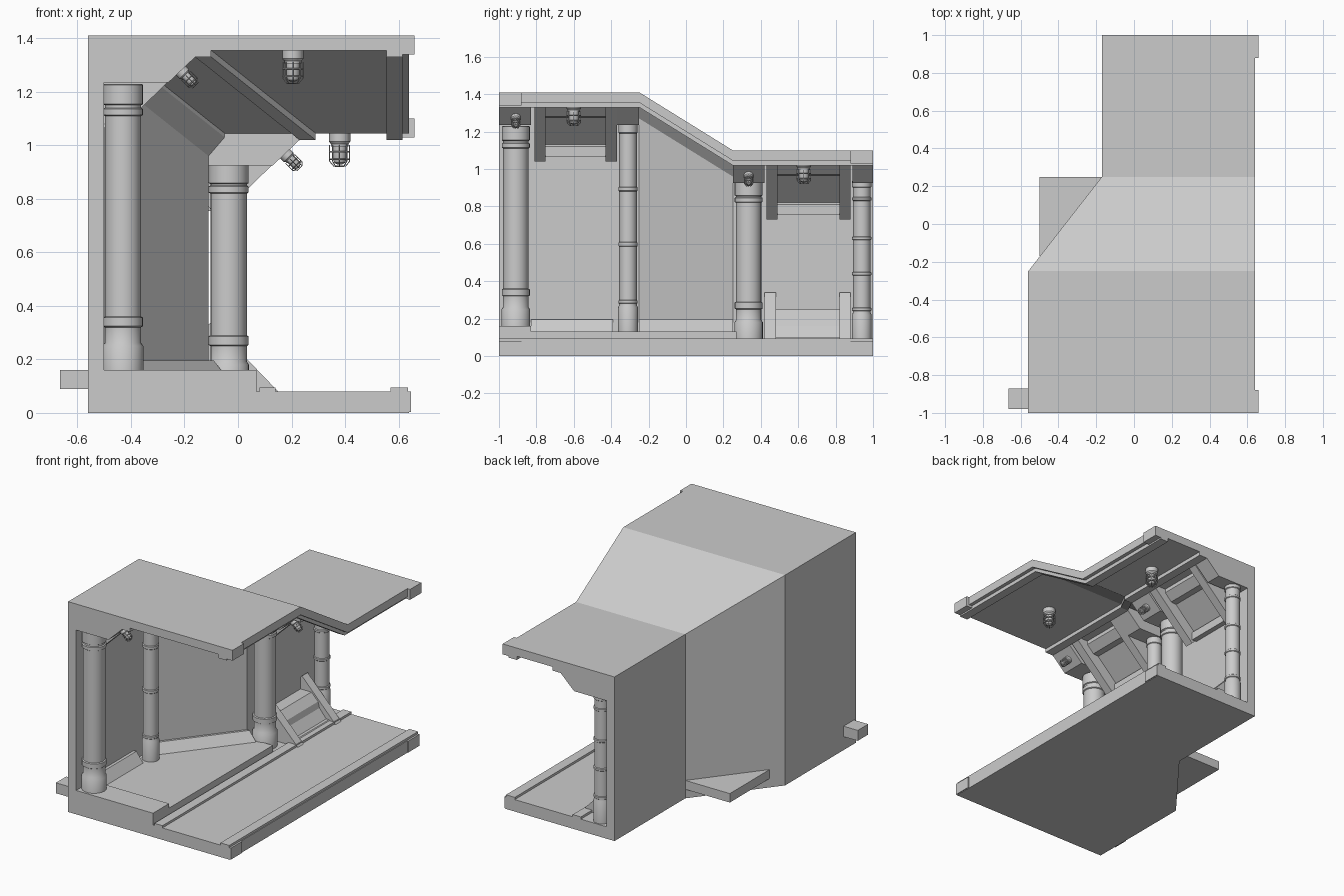
import bpy, bmesh, math
from mathutils import Matrix, Vector

if "Cube" in bpy.data.objects:
    bpy.data.objects.remove(bpy.data.objects["Cube"], do_unlink=True)

grey = bpy.data.materials.new("plain grey")
grey.use_nodes = True
grey.diffuse_color = (0.6, 0.6, 0.6, 1)
grey.node_tree.nodes["Principled BSDF"].inputs["Base Color"].default_value = (0.6, 0.6, 0.6, 1)

SHIFT_X, SHIFT_Z, BEND = -0.39, 0.31, 0.25


def finish(name, bm, smooth=False):
    bmesh.ops.recalc_face_normals(bm, faces=bm.faces)
    mesh = bpy.data.meshes.new(name)
    bm.to_mesh(mesh)
    bm.free()
    ob = bpy.data.objects.new(name, mesh)
    bpy.context.collection.objects.link(ob)
    mesh.materials.append(grey)
    if smooth:
        bpy.ops.object.select_all(action='DESELECT')
        ob.select_set(True)
        bpy.context.view_layer.objects.active = ob
        bpy.ops.object.shade_smooth_by_angle(angle=math.radians(35))
    return ob


def sweep(name, points, y0, y1, move_x=None, move_z=None):
    """Sweep an x-z section along y; chosen corners follow the bend of the corridor."""
    stations = [y0] + [b for b in (-BEND, BEND) if y0 < b < y1] + [y1]
    n = len(points)
    move_x = range(n) if move_x is None else move_x
    move_z = range(n) if move_z is None else move_z
    bm = bmesh.new()
    rings = []
    for y in stations:
        t = min(max((BEND - y) / (2 * BEND), 0), 1)
        rings.append([bm.verts.new((x + SHIFT_X * t * (i in move_x), y,
                                    z + SHIFT_Z * t * (i in move_z)))
                      for i, (x, z) in enumerate(points)])
    for a, b in zip(rings, rings[1:]):
        for i in range(n):
            bm.faces.new((a[i], a[(i + 1) % n], b[(i + 1) % n], b[i]))
    bm.faces.new(rings[0])
    bm.faces.new(rings[-1])
    return finish(name, bm)


def box(name, x0, x1, y0, y1, z0, z1):
    sweep(name, [(x0, z0), (x1, z0), (x1, z1), (x0, z1)], y0, y1, (), ())


def lathe(name, profile, matrix, sides=24):
    bm = bmesh.new()
    pts = [(0, profile[0][1])] + profile + [(0, profile[-1][1])]
    vs = [bm.verts.new((r, 0, z)) for r, z in pts]
    edges = [bm.edges.new(p) for p in zip(vs, vs[1:])]
    bmesh.ops.spin(bm, geom=vs + edges, cent=(0, 0, 0), axis=(0, 0, 1),
                   angle=math.tau, steps=sides)
    bmesh.ops.remove_doubles(bm, verts=bm.verts, dist=0.0001)
    bm.transform(matrix)
    return finish(name, bm, True)


def column(name, x, y, z0, z1, r, base, bands):
    """Round post with a wider foot and raised bands given as (low, high)."""
    wide = r * 1.1
    profile = [(wide * 1.02, z0), (wide * 1.02, base), (r, base + 0.012)]
    for low, high in bands:
        profile += [(r, low), (wide, low + 0.004), (wide, high - 0.004), (r, high)]
    profile.append((r, z1))
    lathe(name, profile, Matrix.Translation((x, y, 0)))


def lamp(name, place, direction, size=1.0):
    """Caged lamp pointing along direction."""
    turn = Vector((0, 0, 1)).rotation_difference(Vector(direction)).to_matrix().to_4x4()
    m = Matrix.Translation(place) @ turn @ Matrix.Scale(size, 4)
    lathe(name + "_base", [(0.036, 0), (0.036, 0.028), (0.03, 0.036), (0.03, 0.045)], m, 16)
    lathe(name + "_globe", [(0.024, 0.04), (0.024, 0.085), (0.018, 0.1), (0.008, 0.106)], m, 16)
    for h in (0.06, 0.085):
        lathe(name + "_ring", [(0.034, h), (0.036, h + 0.003), (0.034, h + 0.006)], m, 16)
    curve = bpy.data.curves.new(name + "_cage", 'CURVE')
    curve.dimensions, curve.bevel_depth, curve.bevel_resolution = '3D', 0.002, 1
    for k in range(4):
        a = math.pi * k / 4
        path = [(-0.034, 0.04), (-0.034, 0.095), (-0.02, 0.112),
                (0.02, 0.112), (0.034, 0.095), (0.034, 0.04)]
        spline = curve.splines.new('POLY')
        spline.points.add(len(path) - 1)
        for p, (r, z) in zip(spline.points, path):
            p.co = (r * math.cos(a), r * math.sin(a), z, 1)
    cage = bpy.data.objects.new(name + "_cage", curve)
    cage.matrix_world = m
    curve.materials.append(grey)
    bpy.context.collection.objects.link(cage)


# Shell: floor, side wall and roof, all bending with the corridor
sweep("floor", [(-0.17, 0), (0.64, 0), (0.64, 0.08), (-0.17, 0.08)], -1, 1, (0, 3), ())
sweep("wall", [(-0.17, 0), (-0.11, 0), (-0.11, 1.06), (-0.17, 1.1)], -1, 1, None, (2, 3))
sweep("roof", [(-0.17, 1.045), (0.64, 1.045), (0.64, 1.1), (-0.17, 1.1)], -1, 1, (0, 3))

# Raised walkway, its front curb and the slab that sticks out behind the wall
sweep("walkway", [(-0.12, 0.07), (0.07, 0.07), (0.07, 0.13), (-0.12, 0.13)], -1, 0.27, (0, 3), ())
box("front_curb", -0.5, 0.07, -1, -0.83, 0.12, 0.16)
box("outer_slab", -0.5, -0.15, -0.17, 0.25, 0.06, 0.12)

# Rails on the floor and under the roof
box("floor_rail_inner", 0.08, 0.14, -1, 1, 0.08, 0.095)
box("floor_rail_outer", 0.57, 0.635, -1, 1, 0.08, 0.095)
sweep("roof_rail_inner", [(0.23, 1.02), (0.29, 1.02), (0.29, 1.05), (0.23, 1.05)], -1, 1)
sweep("roof_rail_outer", [(0.555, 1.02), (0.615, 1.02), (0.615, 1.05), (0.555, 1.05)], -1, 1, ())

# Connecting lugs
box("side_lug", -0.665, -0.55, -0.98, -0.87, 0.09, 0.16)
for y in (-1, 0.88):
    top = 1.41 if y < 0 else 1.1
    box("roof_lug", 0.6, 0.66, y, y + 0.12, top - 0.07, top)
    box("floor_lug", 0.6, 0.647, y, y + 0.12, 0.003, 0.08)

# Sloped skirting and the cove along the slanted wall
for y0, y1 in ((-0.83, -0.39), (-0.25, 0.25)):
    sweep("skirting", [(-0.12, 0.13), (-0.04, 0.13), (-0.09, 0.195), (-0.12, 0.195)], y0, y1, None, ())
sweep("cove", [(-0.12, 0.96), (-0.11, 0.96), (-0.05, 1.03), (-0.05, 1.06), (-0.12, 1.06)], -0.25, 0.25)

# Overhead braces and panels, repeated in the high and the low section
for y0, y1 in ((-0.81, -0.37), (0.43, 0.88)):
    for y in (y0, y1 - 0.06):
        sweep("upper_brace", [(-0.11, 0.77), (-0.075, 0.73), (0.23, 1.025), (0.23, 1.05), (-0.11, 1.05)],
              y, y + 0.06)
    sweep("upper_panel", [(-0.11, 0.755), (-0.075, 0.755), (-0.075, 0.81), (-0.09, 0.82), (0.06, 0.965),
                          (0.1, 0.97), (0.15, 1.02), (0.15, 1.05), (-0.11, 1.05)], y0 + 0.06, y1 - 0.06)

# Low braces and panel against the wall
for y in (0.42, 0.82):
    sweep("lower_brace", [(-0.11, 0.06), (0.15, 0.08), (-0.1, 0.34), (-0.11, 0.33)], y, y + 0.06)
sweep("lower_panel", [(-0.11, 0.06), (0.12, 0.08), (0.1, 0.1), (0.08, 0.1), (0.03, 0.16), (0.02, 0.2),
                      (-0.03, 0.25), (-0.11, 0.25)], 0.48, 0.82)

# Brackets above the columns
for name, y0, y1 in (("front_bracket", -1, -0.83), ("slim_bracket", -0.37, -0.25),
                     ("middle_bracket", 0.25, 0.42), ("back_bracket", 0.89, 1)):
    sweep(name, [(-0.11, 0.925), (0.13, 0.925), (0.23, 1.02), (0.23, 1.05), (-0.11, 1.05)], y0, y1)

# Columns
column("front_column", -0.43, -0.91, 0.13, 1.23, 0.068, 0.25, ((0.32, 0.36), (1.11, 1.14), (1.15, 1.23)))
column("middle_column", -0.035, 0.335, 0.08, 0.93, 0.068, 0.18, ((0.25, 0.29), (0.82, 0.85), (0.855, 0.93)))
column("slim_column", -0.43, -0.31, 0.13, 1.25, 0.047, 0.26,
       ((0.28, 0.3), (0.585, 0.61), (0.88, 0.905), (1.19, 1.25)))
column("back_column", -0.035, 0.94, 0.08, 0.94, 0.047, 0.22,
       ((0.24, 0.26), (0.43, 0.45), (0.62, 0.64), (0.83, 0.85), (0.9, 0.94)))

# Lamps on the ceiling and on the bracket chamfers
lamp("high_ceiling_lamp", (0.205, -0.6, 1.355), (0, 0, -1), 1.1)
lamp("low_ceiling_lamp", (0.38, 0.63, 1.045), (0, 0, -1), 1.1)
lamp("front_bracket_lamp", (-0.215, -0.91, 1.28), (1, 0, -1), 0.7)
lamp("middle_bracket_lamp", (0.175, 0.335, 0.97), (1, 0, -1), 0.7)
